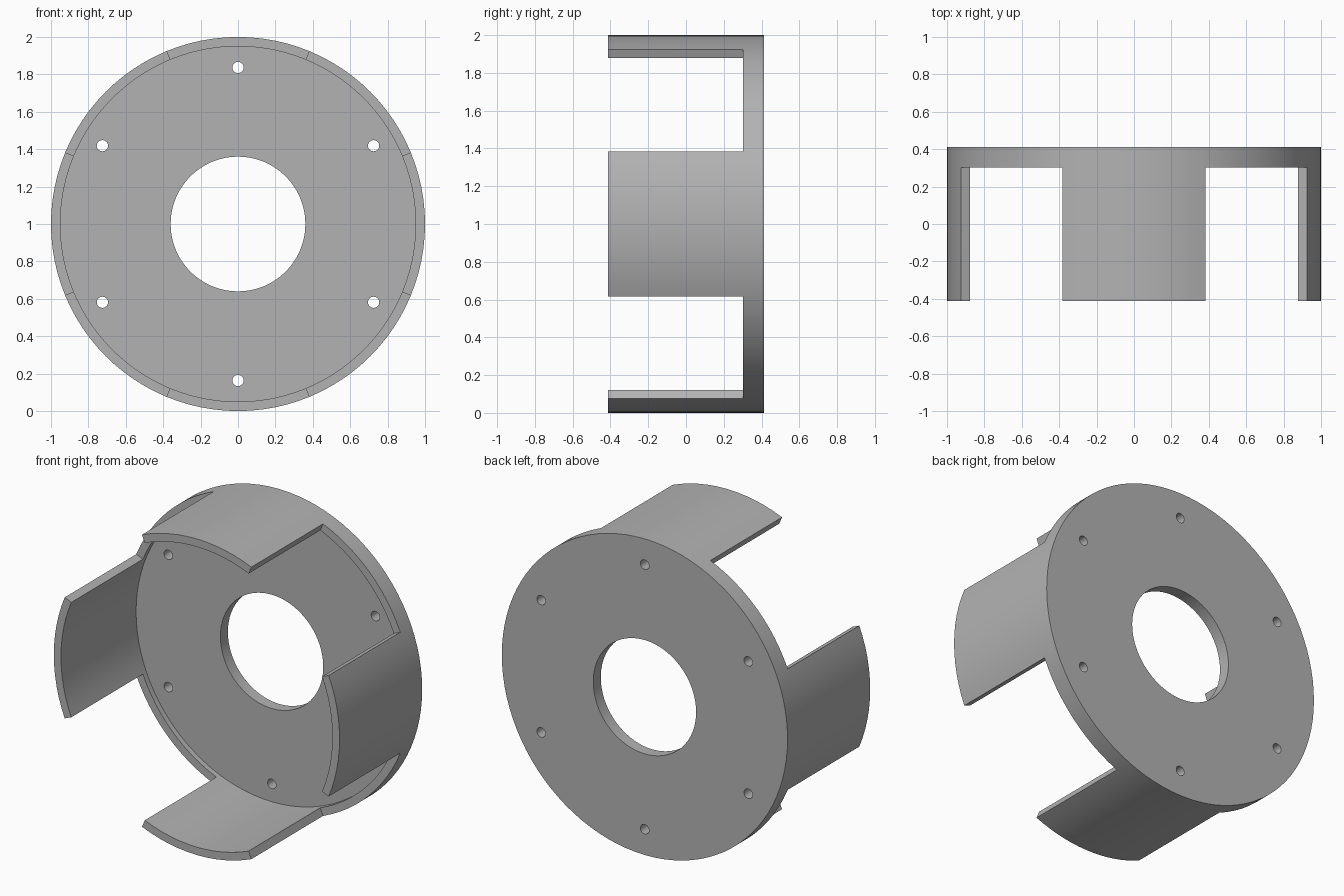
import bpy, bmesh, math
from mathutils import Matrix, Vector

SEGMENTS = 96
BACK, FRONT = 0.413, -0.413      # overall depth
RIM, FLOOR = 0.303, 0.338        # rim between the tabs, recessed plate face
OUTER, INNER, BORE = 1.0, 0.95, 0.36

cube = bpy.data.objects.get("Cube")
if cube:
    bpy.data.objects.remove(cube, do_unlink=True)

grey = bpy.data.materials.new("grey")
grey.use_nodes = True
colour = (0.45, 0.45, 0.45, 1)
grey.diffuse_color = colour
grey.node_tree.nodes["Principled BSDF"].inputs["Base Color"].default_value = colour


def add_object(name, bm):
    bmesh.ops.recalc_face_normals(bm, faces=bm.faces)
    mesh = bpy.data.meshes.new(name)
    bm.to_mesh(mesh)
    bm.free()
    mesh.materials.append(grey)
    obj = bpy.data.objects.new(name, mesh)
    bpy.context.collection.objects.link(obj)
    return obj


# Round plate with a shallow lip, turned about the y axis
bm = bmesh.new()
profile = [(BORE, BACK), (OUTER, BACK), (OUTER, RIM),
           (INNER, RIM), (INNER, FLOOR), (BORE, FLOOR)]
verts = [bm.verts.new((r, y, 0)) for r, y in profile]
edges = [bm.edges.new((a, b)) for a, b in zip(verts, verts[1:] + verts[:1])]
bmesh.ops.spin(bm, geom=verts + edges, cent=(0, 0, 0), axis=(0, 1, 0),
               angle=math.tau, steps=SEGMENTS, use_merge=True)
bmesh.ops.remove_doubles(bm, verts=bm.verts, dist=0.0001)
bmesh.ops.recalc_face_normals(bm, faces=bm.faces)


# Four tabs, each an eighth of a turn, drawn forward from the rim
def in_tab(face):
    c = face.calc_center_median()
    if abs(c.y - RIM) > 0.001:
        return False
    turn = math.atan2(c.z, c.x) / (math.pi / 2)
    return abs(turn - round(turn)) < 0.25


tab_faces = [f for f in bm.faces if in_tab(f)]
result = bmesh.ops.extrude_face_region(bm, geom=tab_faces)
moved = [v for v in result["geom"] if isinstance(v, bmesh.types.BMVert)]
bmesh.ops.translate(bm, verts=moved, vec=(0, FRONT - RIM, 0))
bmesh.ops.delete(bm, geom=[f for f in tab_faces if f.is_valid], context="FACES")
bmesh.ops.translate(bm, verts=bm.verts, vec=(0, 0, 1))
housing = add_object("tabbed_plate", bm)

# Six screw holes
bm = bmesh.new()
for i in range(6):
    a = math.radians(30 + 60 * i)
    place = Matrix.Translation(Vector((0.837 * math.cos(a), 0.37, 1 + 0.837 * math.sin(a))))
    bmesh.ops.create_cone(bm, cap_ends=True, segments=24, radius1=0.03, radius2=0.03,
                          depth=0.3, matrix=place @ Matrix.Rotation(math.pi / 2, 4, "X"))
cutter = add_object("screw_hole_cutter", bm)
cutter.hide_render = True

drill = housing.modifiers.new("screw_holes", "BOOLEAN")
drill.operation = "DIFFERENCE"
drill.solver = "EXACT"
drill.object = cutter

bpy.ops.object.select_all(action="DESELECT")
housing.select_set(True)
bpy.context.view_layer.objects.active = housing
bpy.ops.object.modifier_apply(modifier=drill.name)
bpy.data.objects.remove(cutter, do_unlink=True)
bpy.ops.object.shade_smooth_by_angle(angle=math.radians(30))
